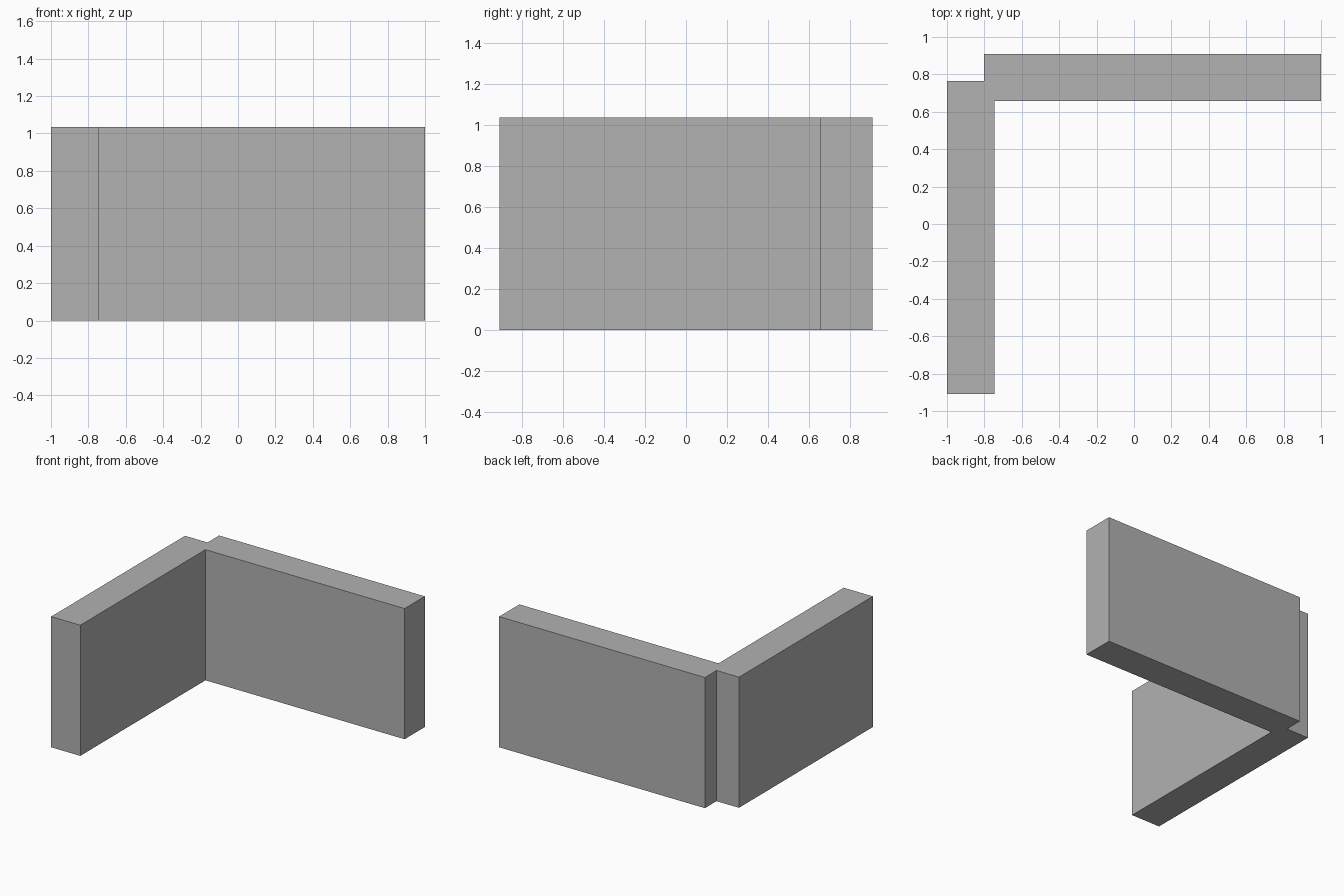
import bpy
import bmesh

default_cube = bpy.data.objects.get("Cube")
if default_cube:
    bpy.data.objects.remove(default_cube, do_unlink=True)

HEIGHT = 1.035

# Plain grey material
GREY = (0.445, 0.445, 0.445, 1.0)
grey = bpy.data.materials.new("grey")
grey.use_nodes = True
grey.diffuse_color = GREY
grey.node_tree.nodes["Principled BSDF"].inputs["Base Color"].default_value = GREY

# Footprint of the two walls, stepped at the outer corner
footprint = [
    (-1.0, -0.91), (-0.745, -0.91), (-0.745, 0.657), (1.0, 0.657),
    (1.0, 0.91), (-0.803, 0.91), (-0.803, 0.765), (-1.0, 0.765),
]

# Corner wall: the footprint extruded straight up
bm = bmesh.new()
base = bm.faces.new([bm.verts.new((x, y, 0)) for x, y in footprint])
top = bmesh.ops.extrude_face_region(bm, geom=[base], use_keep_orig=True)["geom"]
bmesh.ops.translate(bm, vec=(0, 0, HEIGHT),
                    verts=[v for v in top if isinstance(v, bmesh.types.BMVert)])
bmesh.ops.recalc_face_normals(bm, faces=bm.faces)

mesh = bpy.data.meshes.new("corner_wall")
bm.to_mesh(mesh)
bm.free()
mesh.materials.append(grey)
wall = bpy.data.objects.new("corner_wall", mesh)
bpy.context.collection.objects.link(wall)
